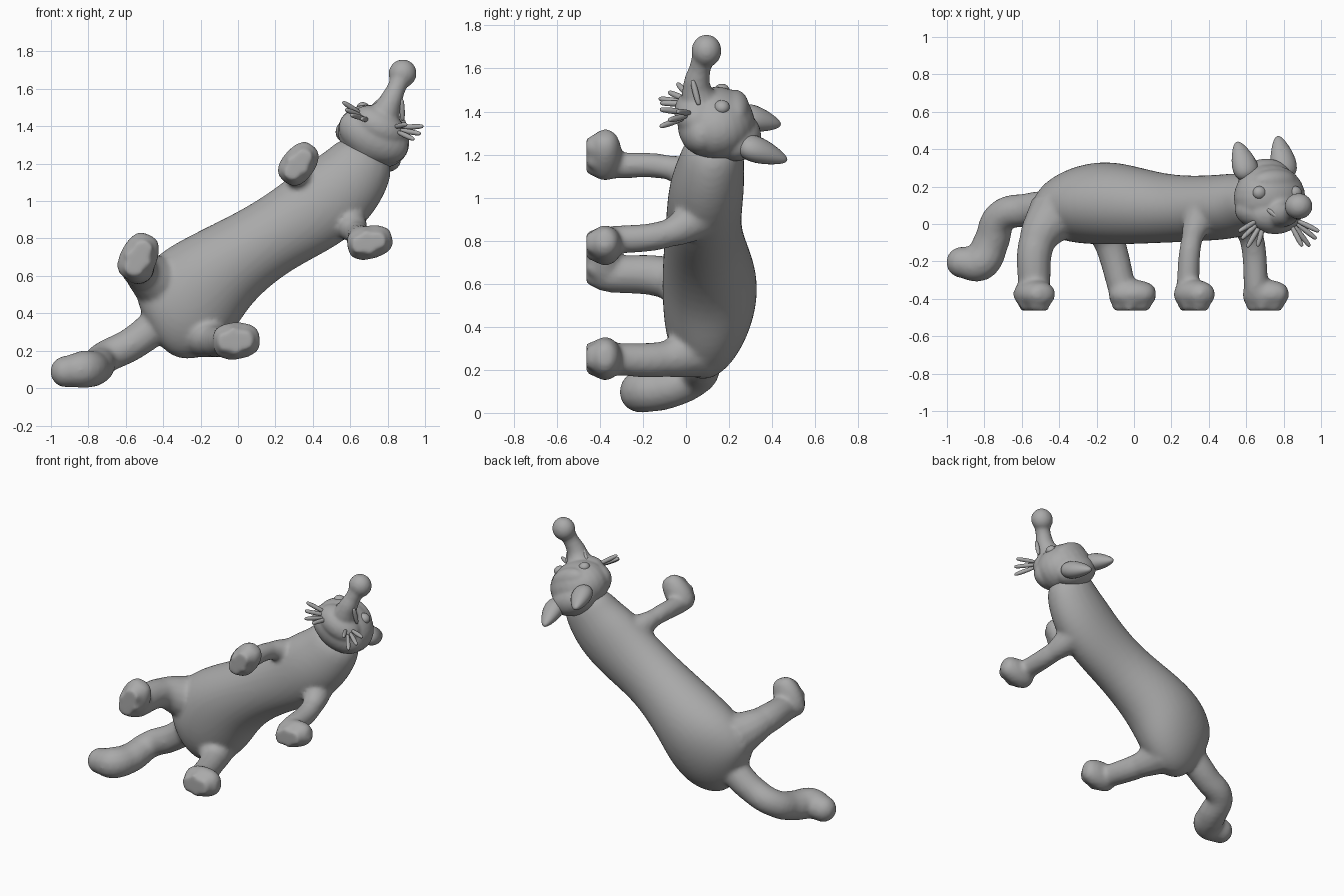
import bpy, bmesh, math
from mathutils import Vector, Matrix

if "Cube" in bpy.data.objects:
    bpy.data.objects.remove(bpy.data.objects["Cube"])

grey = bpy.data.materials.new("plain_grey")
grey.use_nodes = True
grey.diffuse_color = (0.4, 0.4, 0.4, 1)
grey.node_tree.nodes["Principled BSDF"].inputs["Base Color"].default_value = (0.4, 0.4, 0.4, 1)

# Directions of the turned head
TURN = math.radians(28)
SIDE = Vector((math.cos(TURN), 0, -math.sin(TURN)))
FACE = Vector((math.sin(TURN), 0, math.cos(TURN)))
UP = Vector((0, 1, 0))
HEAD = Vector((0.725, 0.14, 1.345))


def on_head(side, face, up):
    return HEAD + SIDE * side + FACE * face + UP * up


def finish(bm, name):
    bmesh.ops.recalc_face_normals(bm, faces=bm.faces[:])
    mesh = bpy.data.meshes.new(name)
    bm.to_mesh(mesh)
    bm.free()
    mesh.materials.append(grey)
    mesh.polygons.foreach_set("use_smooth", [True] * len(mesh.polygons))
    obj = bpy.data.objects.new(name, mesh)
    bpy.context.collection.objects.link(obj)
    return obj


def select(objs):
    bpy.ops.object.select_all(action='DESELECT')
    for o in objs:
        o.select_set(True)
    bpy.context.view_layer.objects.active = objs[0]


def bake(obj):
    select([obj])
    bpy.ops.object.convert(target='MESH')
    return bpy.context.object


def blob(name, center, size, axis=FACE, side=SIDE, taper=0.0, plump=1.0):
    """Ellipsoid sized (side, thickness, along axis); plump below 1 gives blunter ends."""
    z = Vector(axis).normalized()
    x = Vector(side)
    x = (x - z * x.dot(z)).normalized()
    y = z.cross(x)
    frame = Matrix((x, y, z)).transposed()
    bm = bmesh.new()
    bmesh.ops.create_uvsphere(bm, u_segments=24, v_segments=20, radius=1)
    for v in bm.verts:
        r = max(math.hypot(v.co.x, v.co.y), 1e-4)
        k = (1 - taper * v.co.z) * r ** (plump - 1)
        v.co = Vector(center) + frame @ Vector((v.co.x * size[0] * k, v.co.y * size[1] * k, v.co.z * size[2]))
    return finish(bm, name)


def tube(name, points):
    """Round tube through (x, y, z, radius) points."""
    curve = bpy.data.curves.new(name, 'CURVE')
    curve.dimensions = '3D'
    curve.bevel_depth = 1
    curve.bevel_resolution = 5
    curve.use_fill_caps = True
    spline = curve.splines.new('BEZIER')
    spline.bezier_points.add(len(points) - 1)
    for bp, p in zip(spline.bezier_points, points):
        bp.co, bp.radius = p[:3], p[3]
        bp.handle_left_type = bp.handle_right_type = 'AUTO'
    obj = bpy.data.objects.new(name, curve)
    bpy.context.collection.objects.link(obj)
    curve.materials.append(grey)
    return bake(obj)


def merge(objs, name, voxel, smooth):
    """Blend overlapping parts into one soft skin."""
    select(objs)
    bpy.ops.object.join()
    obj = bpy.context.object
    obj.name = name
    rem = obj.modifiers.new("skin", 'REMESH')
    rem.mode = 'VOXEL'
    rem.voxel_size = voxel
    rem.use_smooth_shade = True
    sm = obj.modifiers.new("soften", 'SMOOTH')
    sm.factor = 0.5
    sm.iterations = smooth
    return bake(obj)


# Torso: centre x, z, half width, belly y, back y
sections = [
    (-0.46, 0.295, 0.10, 0.01, 0.14), (-0.425, 0.315, 0.215, -0.05, 0.20),
    (-0.345, 0.375, 0.295, -0.10, 0.28), (-0.22, 0.52, 0.30, -0.115, 0.34),
    (-0.07, 0.65, 0.24, -0.115, 0.335), (0.165, 0.80, 0.205, -0.105, 0.265),
    (0.37, 0.92, 0.225, -0.095, 0.26), (0.53, 1.04, 0.235, -0.085, 0.275),
    (0.645, 1.165, 0.195, -0.04, 0.275), (0.705, 1.30, 0.155, 0.01, 0.265)]
bm = bmesh.new()
N = 16
rings = []
for i, (x, z, half, lo, hi) in enumerate(sections):
    a, b = sections[max(i - 1, 0)], sections[min(i + 1, len(sections) - 1)]
    d = Vector((b[0] - a[0], 0, b[1] - a[1])).normalized()
    across = Vector((d.z, 0, -d.x))
    c = Vector((x, (lo + hi) / 2, z))
    rings.append([bm.verts.new(c + across * half * math.cos(t) + UP * (hi - lo) / 2 * math.sin(t))
                  for t in (2 * math.pi * k / N for k in range(N))])
for r, s in zip(rings, rings[1:]):
    for k in range(N):
        bm.faces.new((r[k], r[(k + 1) % N], s[(k + 1) % N], s[k]))
bm.faces.new(rings[0])
bm.faces.new(rings[-1])
torso = finish(bm, "torso")
torso.modifiers.new("round", 'SUBSURF').levels = 2
parts = [bake(torso)]

# Legs: shoulder, knee, ankle, then foot centre, heading, half length and half width
SOLE = -0.463
legs = [
    ("hind_left", (-0.42, 0.06, 0.56, 0.15), (-0.52, -0.10, 0.63, 0.097), (-0.535, -0.36, 0.645, 0.086),
     (-0.53, -0.375, 0.70), 65, 0.132, 0.10),
    ("hind_right", (-0.20, 0.06, 0.29, 0.13), (-0.13, -0.10, 0.25, 0.084), (-0.06, -0.36, 0.25, 0.075),
     (-0.008, -0.375, 0.253), 5, 0.125, 0.10),
    ("front_left", (0.37, 0.08, 1.08, 0.10), (0.31, -0.08, 1.14, 0.057), (0.285, -0.36, 1.15, 0.062),
     (0.325, -0.375, 1.20), 52, 0.122, 0.09),
    ("front_right", (0.57, 0.08, 0.92, 0.11), (0.63, -0.08, 0.835, 0.066), (0.655, -0.36, 0.80, 0.066),
     (0.705, -0.375, 0.78), 12, 0.122, 0.09)]
for name, hip, knee, ankle, foot, heading, length, width in legs:
    parts.append(tube(name + "_leg", [hip, knee, ankle]))
    h = math.radians(heading)
    paw = blob(name + "_foot", foot, (width, 0.078, length), (math.cos(h), 0, math.sin(h)),
               (-math.sin(h), 0, math.cos(h)), 0.06, 0.6)
    # Press the sole flat
    for v in paw.data.vertices:
        v.co.y = SOLE if v.co.y < foot[1] - 0.055 else v.co.y
    parts.append(paw)

# Tail with rounded end
parts.append(tube("tail", [(-0.38, 0.09, 0.38, 0.10), (-0.57, 0.075, 0.235, 0.09), (-0.71, 0.04, 0.165, 0.088),
                           (-0.765, -0.10, 0.11, 0.096), (-0.825, -0.205, 0.10, 0.102), (-0.92, -0.205, 0.088, 0.084)]))
parts.append(blob("tail_tip", (-0.92, -0.205, 0.088), (0.084, 0.084, 0.084)))
merge(parts, "body", 0.014, 8)

# Head with crown, muzzle, jowls, brow and long nose
head = [
    blob("skull", HEAD, (0.2, 0.18, 0.16)),
    blob("crown", on_head(0.01, -0.06, 0.09), (0.16, 0.12, 0.105)),
    blob("jowls", on_head(0, 0.0, -0.065), (0.20, 0.115, 0.13)),
    blob("muzzle", on_head(0, 0.06, -0.085), (0.155, 0.11, 0.10)),
    blob("brow", on_head(-0.01, 0.07, 0.09), (0.13, 0.065, 0.075)),
    tube("nose_stalk", [(0.765, 0.07, 1.42, 0.10), (0.81, 0.05, 1.52, 0.064),
                        (0.845, 0.065, 1.60, 0.05), (0.88, 0.09, 1.68, 0.055)]),
    blob("nose_ball", (0.88, 0.095, 1.682), (0.075, 0.07, 0.076))]
merge(head, "head", 0.01, 8)

# Ears, hollowed toward the face
for name, base, tip in (("left_ear", (0.815, 0.25, 1.25), (0.77, 0.465, 1.175)),
                        ("right_ear", (0.615, 0.24, 1.385), (0.552, 0.435, 1.34))):
    base, tip = Vector(base), Vector(tip)
    mid, axis = (base + tip) / 2, tip - base
    ear = blob(name, mid, (0.066, 0.054, axis.length * 0.52), axis, SIDE, 0.4, 0.85)
    hollow = blob("hollow", mid + FACE * 0.046, (0.04, 0.036, axis.length * 0.36), axis, SIDE, 0.4)
    cut = ear.modifiers.new("hollow", 'BOOLEAN')
    cut.operation, cut.object = 'DIFFERENCE', hollow
    ear = bake(ear)
    bpy.ops.object.shade_smooth_by_angle(angle=math.radians(40))
    bpy.data.objects.remove(hollow)

# Eyes
for name, side, face in (("left_eye", 0.085, 0.13), ("right_eye", -0.118, 0.108)):
    blob(name, on_head(side, face, 0.027), (0.038, 0.036, 0.032))

# Whiskers: root and tips of each fan
fans = {
    "left_whisker": ((0.86, 0.0, 1.385), [(0.99, -0.04, 1.40), (0.975, -0.08, 1.36), (0.94, -0.12, 1.33), (0.90, -0.12, 1.41)]),
    "right_whisker": ((0.67, 0.0, 1.45), [(0.56, -0.04, 1.53), (0.575, -0.08, 1.49), (0.605, -0.125, 1.46), (0.66, -0.12, 1.44)]),
    "upper_right_whisker": ((0.71, 0.08, 1.495), [(0.79, 0.025, 1.56)]),
    "upper_left_whisker": ((0.88, 0.06, 1.43), [(0.875, 0.03, 1.545)])}
for name, (root, tips) in fans.items():
    middle = sum((Vector(t) for t in tips), Vector()) / len(tips)
    for tip in tips:
        tip = Vector(tip)
        start = Vector(root) + (tip - middle) * 0.35
        blob(name, (start + tip) / 2, (0.014, 0.014, (tip - start).length / 2), tip - start, UP, 0, 0.5)
